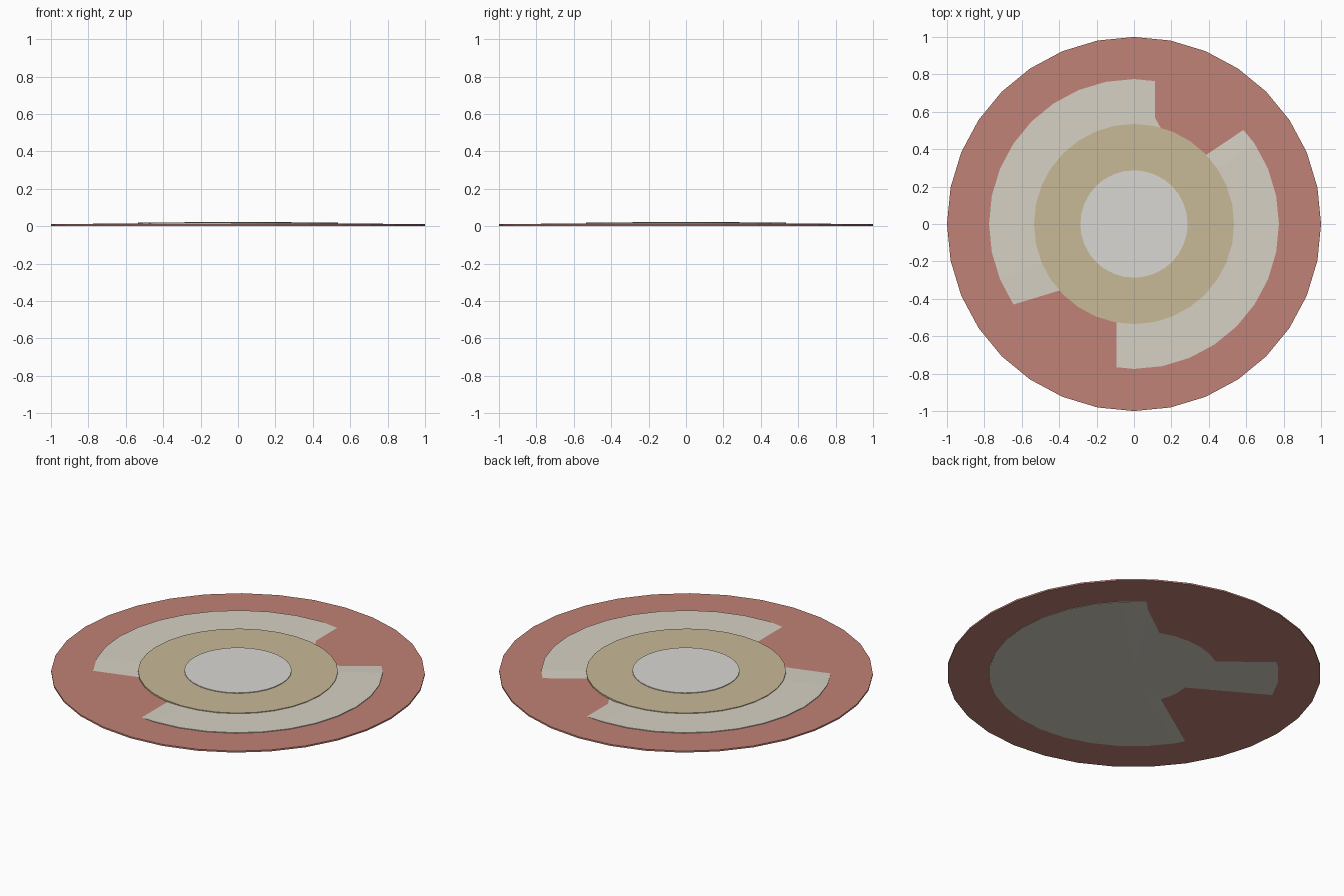
import bpy, bmesh, math

if "Cube" in bpy.data.objects:
    bpy.data.objects.remove(bpy.data.objects["Cube"])

SIDES = 32


def material(name, rgb):
    m = bpy.data.materials.new(name)
    m.diffuse_color = (*rgb, 1)
    m.use_nodes = True
    m.node_tree.nodes["Principled BSDF"].inputs["Base Color"].default_value = m.diffuse_color
    return m


def bump(angle, low, high):
    """0..1 hump between two angles in degrees."""
    t = ((angle - low) % 360) / (high - low)
    return min(1, 3 * math.sin(math.pi * t)) if 0 < t < 1 else 0


def disc(name, radius, bottom, top, rgb):
    """Thin disc; bottom and top are (centre z, rim z function of degrees)."""
    bm = bmesh.new()
    rims = []
    for zc, zf in (bottom, top):
        centre = bm.verts.new((0, 0, zc))
        ring = []
        for i in range(SIDES):
            a = math.tau * i / SIDES
            ring.append(bm.verts.new((radius * math.cos(a), radius * math.sin(a), zf(math.degrees(a)))))
        for i in range(SIDES):
            bm.faces.new((centre, ring[i], ring[(i + 1) % SIDES]))
        rims.append(ring)
    lo, hi = rims
    for i in range(SIDES):
        j = (i + 1) % SIDES
        bm.faces.new((lo[i], lo[j], hi[j], hi[i]))
    bmesh.ops.recalc_face_normals(bm, faces=bm.faces)
    me = bpy.data.meshes.new(name)
    bm.to_mesh(me)
    bm.free()
    me.materials.append(material(name + "_colour", rgb))
    ob = bpy.data.objects.new(name, me)
    bpy.context.collection.objects.link(ob)
    return ob


# Red outer border, lying almost flat
disc("rug_border", 1.0, (0.002, lambda a: 0.002), (0.011, lambda a: 0.011), (0.53, 0.225, 0.18))

# Cream band, slightly wavy so it dips into the border in places
disc("cream_band", 0.775,
     (0.0, lambda a: 0.0 + 0.0034 * bump(a, 50, 138) + 0.005 * bump(a, 155, 212)),
     (0.015, lambda a: 0.015 - 0.0065 * bump(a, 35, 83) - 0.0065 * bump(a, 210, 267)),
     (0.67, 0.635, 0.55))

# Tan ring and pale centre, stacked on top
disc("tan_ring", 0.535, (0.007, lambda a: 0.007), (0.019, lambda a: 0.019), (0.575, 0.485, 0.31))
disc("pale_centre", 0.287, (0.009, lambda a: 0.009), (0.023, lambda a: 0.023), (0.69, 0.68, 0.65))
